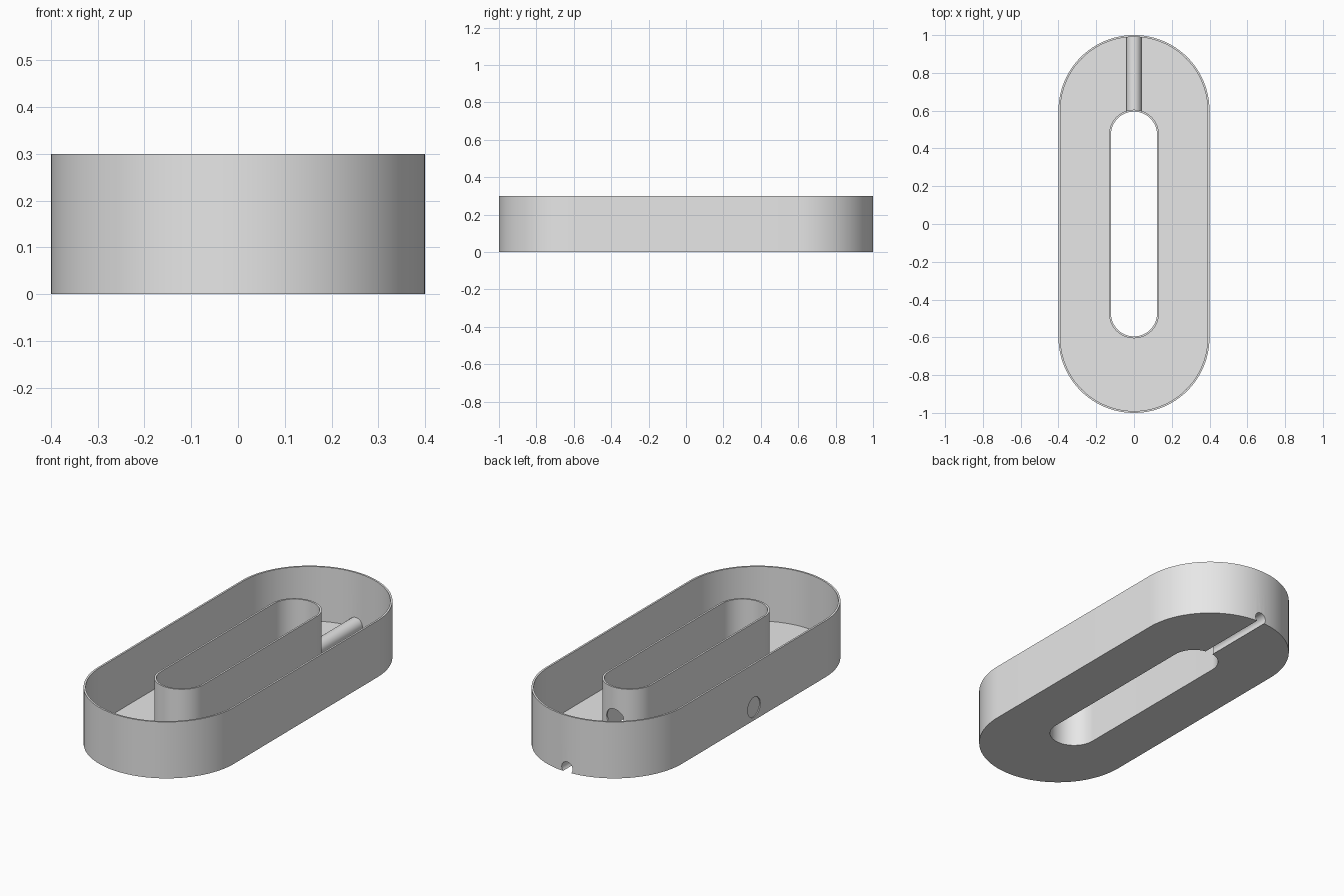
import bpy, bmesh, math
from mathutils import Matrix, Vector

cube = bpy.data.objects.get("Cube")
if cube:
    bpy.data.objects.remove(cube, do_unlink=True)

HEIGHT, WALL, FLOOR = 0.30, 0.01, 0.01
OUT_R, OUT_H = 0.40, 0.60      # outer wall: end radius, half straight length
IN_R, IN_H = 0.132, 0.473      # wall around the central slot
SEG = 48

grey = bpy.data.materials.new("plain_grey")
grey.use_nodes = True
grey.diffuse_color = (0.8, 0.8, 0.8, 1)
grey.node_tree.nodes["Principled BSDF"].inputs["Base Color"].default_value = (0.8, 0.8, 0.8, 1)


def finish(bm, name):
    bmesh.ops.recalc_face_normals(bm, faces=bm.faces)
    mesh = bpy.data.meshes.new(name)
    bm.to_mesh(mesh)
    bm.free()
    mesh.materials.append(grey)
    obj = bpy.data.objects.new(name, mesh)
    bpy.context.collection.objects.link(obj)
    return obj


def stadium(bm, radius, half, z):
    """Loop of vertices round a slot shape whose long axis is y."""
    loop = []
    for end in (0, 1):
        for i in range(SEG + 1):
            a = math.pi * (end + i / SEG)
            y = half if end == 0 else -half
            loop.append(bm.verts.new((radius * math.cos(a), y + radius * math.sin(a), z)))
    return loop


def rod(name, radius, start, end, flat_below=None):
    """Round bar between two points, optionally cut flat at a height."""
    start, end = Vector(start), Vector(end)
    axis = end - start
    bm = bmesh.new()
    turn = axis.to_track_quat('Z', 'Y').to_matrix().to_4x4()
    bmesh.ops.create_cone(bm, cap_ends=True, segments=SEG, radius1=radius, radius2=radius,
                          depth=axis.length,
                          matrix=Matrix.Translation((start + end) / 2) @ turn)
    if flat_below is not None:
        cut = bmesh.ops.bisect_plane(bm, geom=bm.verts[:] + bm.edges[:] + bm.faces[:],
                                     plane_co=(0, 0, flat_below), plane_no=(0, 0, 1),
                                     clear_inner=True)
        edges = [e for e in cut["geom_cut"] if isinstance(e, bmesh.types.BMEdge)]
        bmesh.ops.holes_fill(bm, edges=edges)
    return finish(bm, name)


def combine(target, tool, operation):
    mod = target.modifiers.new(operation.lower(), 'BOOLEAN')
    mod.operation, mod.object, mod.solver = operation, tool, 'EXACT'
    bpy.context.view_layer.objects.active = target
    bpy.ops.object.modifier_apply(modifier=mod.name)
    bpy.data.objects.remove(tool, do_unlink=True)


# Tray: a U-shaped section carried round the slot shape
bm = bmesh.new()
section = [
    (OUT_R, OUT_H, 0), (OUT_R, OUT_H, HEIGHT),
    (OUT_R - WALL, OUT_H, HEIGHT), (OUT_R - WALL, OUT_H, FLOOR),
    (IN_R, IN_H, FLOOR), (IN_R, IN_H, HEIGHT),
    (IN_R - WALL, IN_H, HEIGHT), (IN_R - WALL, IN_H, 0),
]
loops = [stadium(bm, *s) for s in section]
for k, a in enumerate(loops):
    b = loops[(k + 1) % len(loops)]
    for i in range(len(a)):
        j = (i + 1) % len(a)
        bm.faces.new((a[i], a[j], b[j], b[i]))
tray = finish(bm, "tray")

# Cable channel: arched cover on the floor, then a bore open underneath
combine(tray, rod("channel_cover", 0.04, (0, 0.596, 0.022), (0, 0.994, 0.022), 0.004), 'UNION')
combine(tray, rod("channel_bore", 0.032, (0, 0.5, 0.022), (0, 1.1, 0.022)), 'DIFFERENCE')

# Round opening through the end of the inner wall
combine(tray, rod("wall_opening", 0.05, (0, 0.5, 0.135), (0, 0.7, 0.135)), 'DIFFERENCE')

# Shallow round recess in the middle of one long side
combine(tray, rod("side_recess", 0.053, (-0.5, 0, 0.07), (-OUT_R + 0.005, 0, 0.07)), 'DIFFERENCE')

bpy.ops.object.select_all(action='DESELECT')
tray.select_set(True)
bpy.context.view_layer.objects.active = tray
bpy.ops.object.shade_smooth_by_angle(angle=math.radians(30))
